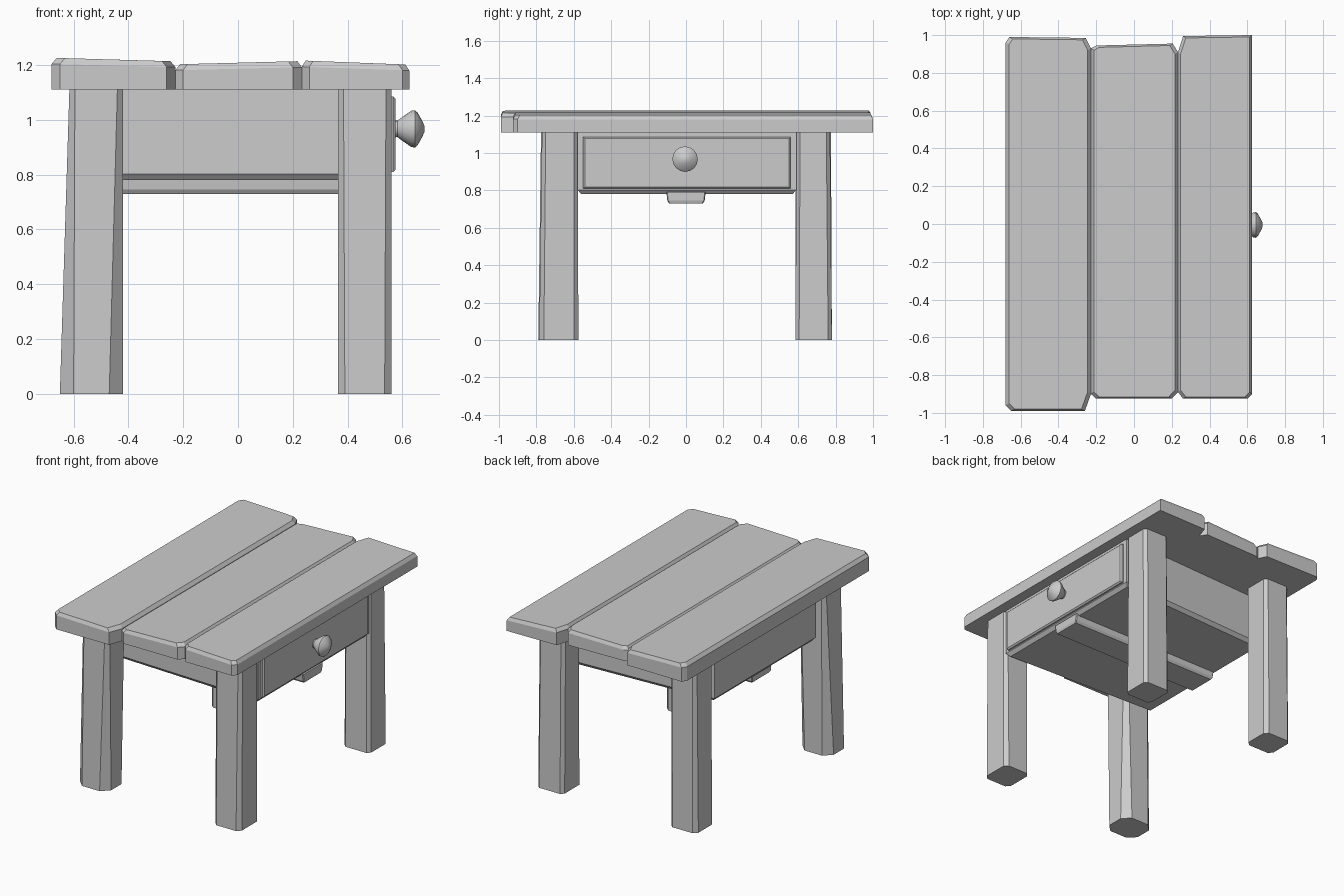
import bpy, bmesh, math

if "Cube" in bpy.data.objects:
    bpy.data.objects.remove(bpy.data.objects["Cube"])


def loft(name, rings):
    """Join rings of equal point count into a closed solid."""
    bm = bmesh.new()
    loops = [[bm.verts.new(p) for p in ring] for ring in rings]
    n = len(loops[0])
    for a, b in zip(loops, loops[1:]):
        for i in range(n):
            j = (i + 1) % n
            bm.faces.new((a[i], a[j], b[j], b[i]))
    bm.faces.new(loops[0][::-1])
    bm.faces.new(loops[-1])
    bmesh.ops.recalc_face_normals(bm, faces=bm.faces)
    mesh = bpy.data.meshes.new(name)
    bm.to_mesh(mesh)
    bm.free()
    obj = bpy.data.objects.new(name, mesh)
    bpy.context.collection.objects.link(obj)
    return obj


def rect(x0, x1, y0, y1, z, c):
    """Rectangle with chamfered corners at height z."""
    return [(x0 + c, y0, z), (x1 - c, y0, z), (x1, y0 + c, z), (x1, y1 - c, z),
            (x1 - c, y1, z), (x0 + c, y1, z), (x0, y1 - c, z), (x0, y0 + c, z)]


def plank(name, outline, z_left, z_right, inset):
    """Table board with a tilted top and chamfered rim."""
    xs = [p[0] for p in outline]
    x0, x1 = min(xs), max(xs)
    mid = (x0 + x1) / 2

    def top(x):
        return z_left + (z_right - z_left) * (x - x0) / (x1 - x0)
    rim = [(x, y, top(x) - 0.022) for x, y in outline]
    cap = [(x - math.copysign(inset, x - mid), y - math.copysign(0.01, y), top(x))
           for x, y in outline]
    loft(name, [[(x, y, 1.11) for x, y in outline], rim, cap])


# Table top: three uneven boards
plank("left_board", [(-.65, -.99), (-.26, -.99), (-.228, -.90), (-.228, .93),
                     (-.255, .985), (-.66, .99), (-.68, .96), (-.68, -.96)],
      1.226, 1.214, .018)
plank("middle_board", [(-.20, -.925), (.20, -.925), (.233, -.89), (.233, .91),
                       (.205, .955), (-.20, .945), (-.228, .93), (-.228, -.90)],
      1.203, 1.214, .016)
plank("right_board", [(.26, -.925), (.60, -.925), (.625, -.90), (.625, 1.0),
                      (.26, .995), (.233, .91), (.233, -.89)],
      1.216, 1.202, .014)

# Legs: (name, bottom x0 x1 y0 y1, top x0 x1 y0 y1, bottom chamfer)
legs = [
    ("front_left_leg", (-.65, -.42, -.79, -.58), (-.615, -.42, -.775, -.58), .05),
    ("back_left_leg", (-.62, -.42, .585, .78), (-.61, -.42, .585, .775), .025),
    ("front_right_leg", (.365, .56, -.785, -.575), (.365, .56, -.77, -.58), .025),
    ("back_right_leg", (.365, .56, .585, .78), (.365, .555, .59, .77), .02),
]
for name, low, high, c in legs:
    loft(name, [rect(*low, 0, c), rect(*high, 1.12, .02)])


# Drawer case, slightly narrower at the back
def case_ring(z, d):
    return [(-.585 + d, -.535 + d, z), (.555 - d, -.58 + d, z),
            (.555 - d, .59 - d, z), (-.585 + d, .535 - d, z)]


loft("drawer_case", [case_ring(.78, .02), case_ring(.803, 0), case_ring(1.12, 0)])

# Runner under the case
loft("runner", [rect(-.55, .55, -.09, .09, .73, .005),
                rect(-.56, .555, -.1, .1, .745, .005),
                rect(-.56, .555, -.105, .105, .79, .005)])


# Drawer front with bevelled rim
def front_ring(x, d):
    return [(x, -.55 + d, .81 + d), (x, .56 - d, .81 + d),
            (x, .56 - d, 1.085 - d), (x, -.55 + d, 1.085 - d)]


loft("drawer_front", [front_ring(.54, 0), front_ring(.566, 0), front_ring(.575, .009)])

# Round knob
profile = [(.56, .032), (.582, .030), (.592, .038), (.632, .066), (.646, .068),
           (.655, .060), (.672, .030), (.68, .012)]
knob = loft("knob", [[(x, -.005 + r * math.cos(math.tau * i / 16),
                       .967 + r * math.sin(math.tau * i / 16)) for i in range(16)]
                     for x, r in profile])
bpy.context.view_layer.objects.active = knob
knob.select_set(True)
bpy.ops.object.shade_smooth_by_angle(angle=math.radians(40))
